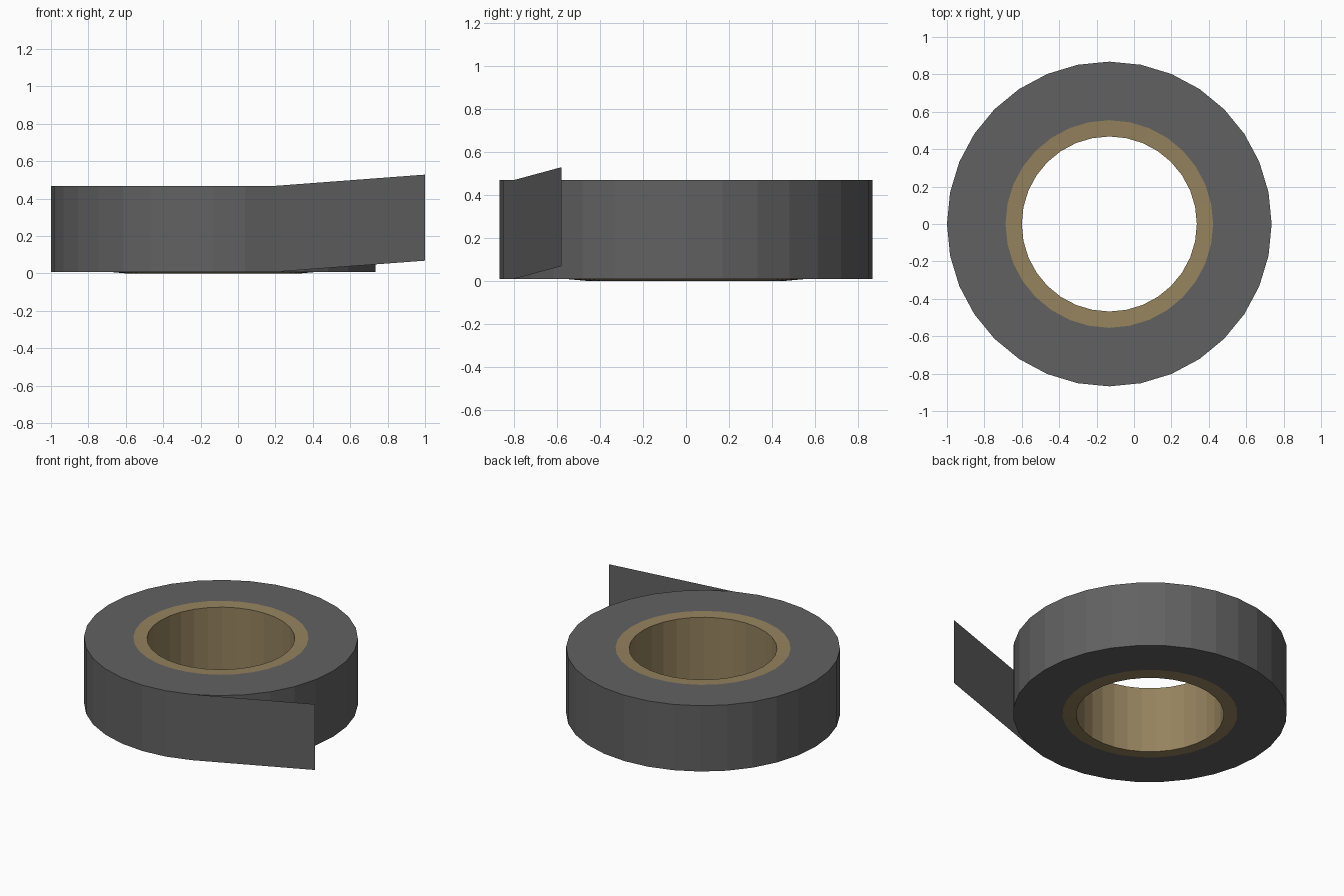
import bpy
import bmesh
import math

SIDES = 32
CENTRE_X = -0.132
OUTER, SEAM, HOLE = 0.868, 0.555, 0.468
BOTTOM, TOP = 0.008, 0.468

cube = bpy.data.objects.get("Cube")
if cube:
    bpy.data.objects.remove(cube, do_unlink=True)


def make_material(name, colour):
    mat = bpy.data.materials.new(name)
    mat.use_nodes = True
    mat.diffuse_color = (*colour, 1)
    mat.node_tree.nodes["Principled BSDF"].inputs["Base Color"].default_value = (*colour, 1)
    return mat


def add_object(name, bm, mat):
    mesh = bpy.data.meshes.new(name)
    bm.to_mesh(mesh)
    bm.free()
    mesh.materials.append(mat)
    obj = bpy.data.objects.new(name, mesh)
    bpy.context.collection.objects.link(obj)
    return obj


def revolve(name, profile, mat):
    """Turn an open (radius, height) profile around the vertical axis."""
    bm = bmesh.new()
    rings = []
    for i in range(SIDES):
        a = math.tau * i / SIDES
        rings.append([bm.verts.new((CENTRE_X + r * math.cos(a), r * math.sin(a), z))
                      for r, z in profile])
    for i, ring in enumerate(rings):
        after = rings[(i + 1) % SIDES]
        for j in range(len(profile) - 1):
            bm.faces.new((ring[j], after[j], after[j + 1], ring[j + 1]))
    return add_object(name, bm, mat)


grey = make_material("dark grey tape", (0.12, 0.12, 0.12))
tan = make_material("tan cardboard", (0.30, 0.225, 0.113))

# Wound tape: underside, outer wall and top, open where it meets the core
revolve("tape_roll", [(SEAM, BOTTOM), (OUTER, BOTTOM), (OUTER, TOP), (SEAM, TOP)], grey)

# Cardboard core: rims and hole wall, its lower lip dropping slightly
revolve("cardboard_core", [(SEAM, TOP), (HOLE, TOP - 0.004), (HOLE, 0), (SEAM, BOTTOM)], tan)

# Loose end: a single strip peeling off the roll and rising
angle = math.radians(-67.5)
start_x, start_y = CENTRE_X + OUTER * math.cos(angle), OUTER * math.sin(angle)
end_x, end_y, rise = 1.0, -0.58, 0.06
bm = bmesh.new()
corners = [(start_x, start_y, BOTTOM), (end_x, end_y, BOTTOM + rise),
           (end_x, end_y, TOP + rise), (start_x, start_y, TOP)]
bm.faces.new([bm.verts.new(c) for c in corners])
add_object("loose_end", bm, grey)
